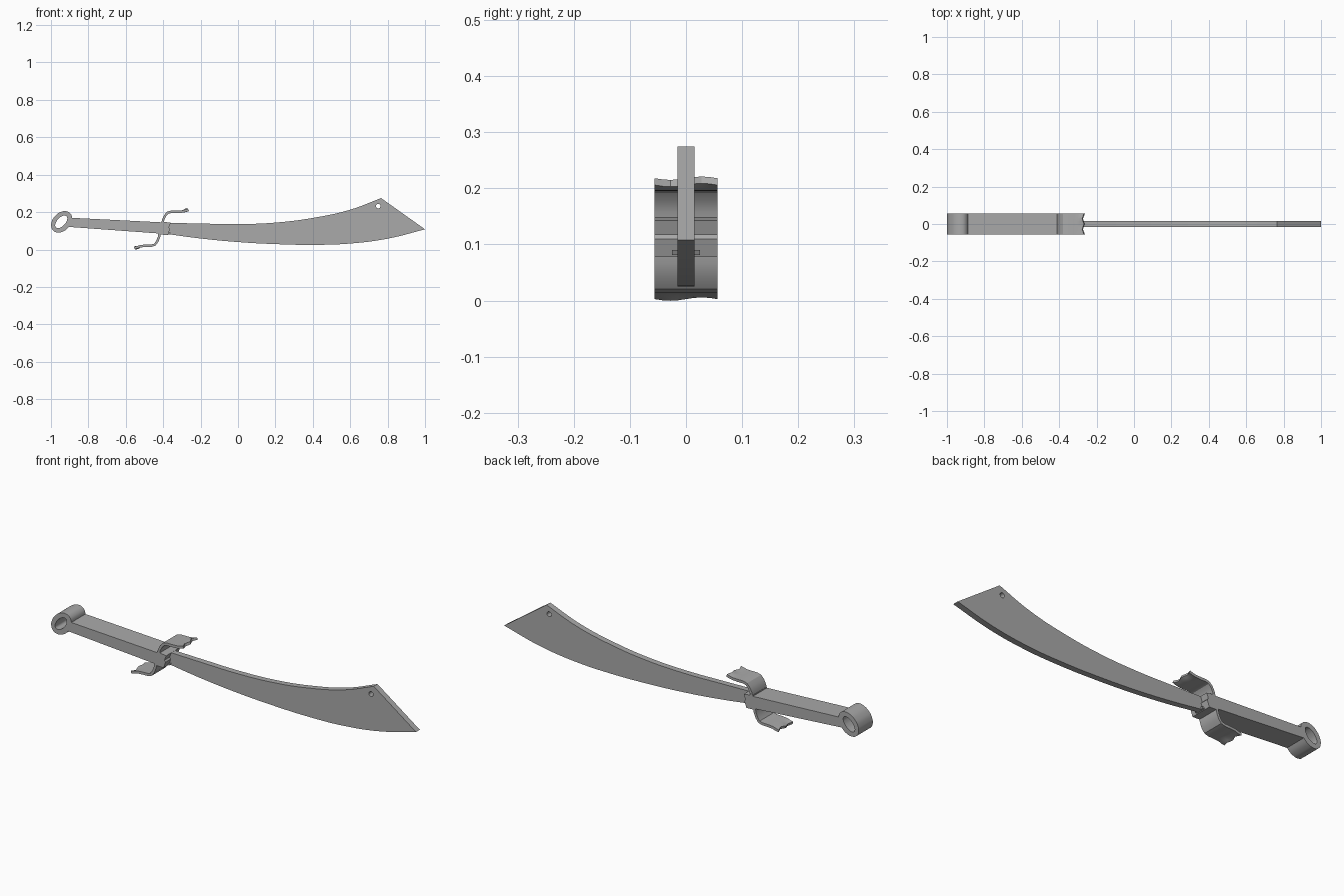
import bpy, bmesh, math
from mathutils import Matrix

old = bpy.data.objects.get("Cube")
if old:
    bpy.data.objects.remove(old, do_unlink=True)

steel = bpy.data.materials.new("grey_steel")
steel.use_nodes = True
GREY = (0.4, 0.4, 0.4, 1)
steel.diffuse_color = GREY
steel.node_tree.nodes["Principled BSDF"].inputs["Base Color"].default_value = GREY


def finish(name, mesh):
    mesh.materials.clear()
    mesh.materials.append(steel)
    obj = bpy.data.objects.new(name, mesh)
    bpy.context.collection.objects.link(obj)
    bpy.ops.object.select_all(action='DESELECT')
    obj.select_set(True)
    bpy.context.view_layer.objects.active = obj
    bpy.ops.object.shade_smooth_by_angle(angle=math.radians(30))
    return obj


def plate(name, loops, half, corners=()):
    """Fill outlines in x-z (later loops are holes) and extrude along y."""
    cu = bpy.data.curves.new(name, 'CURVE')
    cu.dimensions, cu.fill_mode = '2D', 'BOTH'
    cu.extrude, cu.resolution_u = half, 6
    for pts in loops:
        sp = cu.splines.new('BEZIER')
        sp.bezier_points.add(len(pts) - 1)
        sp.use_cyclic_u = True
        for bp, (x, z) in zip(sp.bezier_points, pts):
            bp.co = (x, z, 0)
            kind = 'VECTOR' if (x, z) in corners else 'AUTO'
            bp.handle_left_type = bp.handle_right_type = kind
    tmp = bpy.data.objects.new(name + "_outline", cu)
    bpy.context.collection.objects.link(tmp)
    dg = bpy.context.evaluated_depsgraph_get()
    mesh = bpy.data.meshes.new_from_object(tmp.evaluated_get(dg))
    bpy.data.objects.remove(tmp, do_unlink=True)
    mesh.transform(Matrix.Rotation(math.pi / 2, 4, 'X'))
    bm = bmesh.new()
    bm.from_mesh(mesh)
    bmesh.ops.remove_doubles(bm, verts=bm.verts, dist=1e-5)
    bmesh.ops.recalc_face_normals(bm, faces=bm.faces)
    bm.to_mesh(mesh)
    bm.free()
    return finish(name, mesh)


def ellipse(cx, cz, a, b, tilt, n=12):
    c, s = math.cos(tilt), math.sin(tilt)
    ring = [(a * math.cos(t), b * math.sin(t)) for t in (2 * math.pi * i / n for i in range(n))]
    return [(cx + u * c - v * s, cz + u * s + v * c) for u, v in ring]


def quill(name, path, thick, half, wave, slices=8):
    """Bent strip along an x-z path, with a wavy free end."""
    bm = bmesh.new()
    rows = []
    for j in range(slices + 1):
        f = 2 * j / slices - 1
        row = []
        for side in (1, -1):
            for i, (x, z) in enumerate(path):
                x0, z0 = path[max(i - 1, 0)]
                x1, z1 = path[min(i + 1, len(path) - 1)]
                d = math.hypot(x1 - x0, z1 - z0)
                k = side * thick / 2
                tail = max(0, i - len(path) + 3) / 2
                px = x - (z1 - z0) / d * k + tail * wave * math.cos(2 * math.pi * f)
                pz = z + (x1 - x0) / d * k + tail * 0.003 * math.sin(math.pi * f)
                row.append(bm.verts.new((px, f * half, pz)))
        n = len(path)
        rows.append(row[:n] + row[n:][::-1])
    m = len(rows[0])
    for a, b in zip(rows, rows[1:]):
        for i in range(m):
            bm.faces.new((a[i], a[(i + 1) % m], b[(i + 1) % m], b[i]))
    for row in (rows[0], rows[-1]):
        for i in range(m // 2 - 1):
            bm.faces.new((row[i], row[i + 1], row[m - 2 - i], row[m - 1 - i]))
    bmesh.ops.recalc_face_normals(bm, faces=bm.faces)
    mesh = bpy.data.meshes.new(name)
    bm.to_mesh(mesh)
    bm.free()
    return finish(name, mesh)


HALF = 0.056

# Blade: broad curved plate with a small hole near the clipped point
heel_top, heel_low = (-0.38, 0.143), (-0.38, 0.083)
peak, tip = (0.765, 0.275), (1.0, 0.108)
blade = [heel_top, (-0.2, 0.139), (0, 0.136), (0.2, 0.144), (0.4, 0.169), (0.6, 0.213), peak,
         tip, (0.8, 0.058), (0.6, 0.032), (0.4, 0.025), (0.2, 0.029), (0, 0.04), (-0.2, 0.059), heel_low]
plate("blade", [blade, ellipse(0.75, 0.232, 0.012, 0.012, 0, 8)], 0.015,
      (heel_top, peak, tip, heel_low))

# Grip: long tapered bar
grip = [(-0.9, 0.17), (-0.4, 0.145), (-0.41, 0.085), (-0.905, 0.121)]
plate("grip", [grip], HALF, grip)

# Pommel ring: slanted oval with an oval opening
plate("pommel_ring", [ellipse(-0.943, 0.148, 0.065, 0.047, 0.82),
                      ellipse(-0.945, 0.148, 0.041, 0.022, 0.82)], HALF)

# Guard block with a notched front, and the small tongue on the blade
block = [(-0.41, 0.15), (-0.36, 0.143), (-0.37, 0.118), (-0.363, 0.11), (-0.375, 0.078), (-0.425, 0.08)]
plate("guard_block", [block], HALF, block)
tongue = [(-0.38, 0.09), (-0.36, 0.09), (-0.365, 0.081), (-0.38, 0.081)]
plate("guard_tongue", [tongue], 0.025, tongue)

# Guard quillons: one sweeps up and forward, the other down and back
quill("upper_quillon", [(-0.404, 0.135), (-0.4, 0.16), (-0.389, 0.182), (-0.375, 0.197), (-0.357, 0.202),
                        (-0.325, 0.202), (-0.3, 0.203), (-0.283, 0.207), (-0.27, 0.212)], 0.013, HALF, 0.005)
quill("lower_quillon", [(-0.418, 0.095), (-0.422, 0.068), (-0.432, 0.043), (-0.445, 0.026), (-0.463, 0.021),
                        (-0.495, 0.02), (-0.52, 0.018), (-0.537, 0.012), (-0.55, 0.009)], 0.013, HALF, -0.005)
